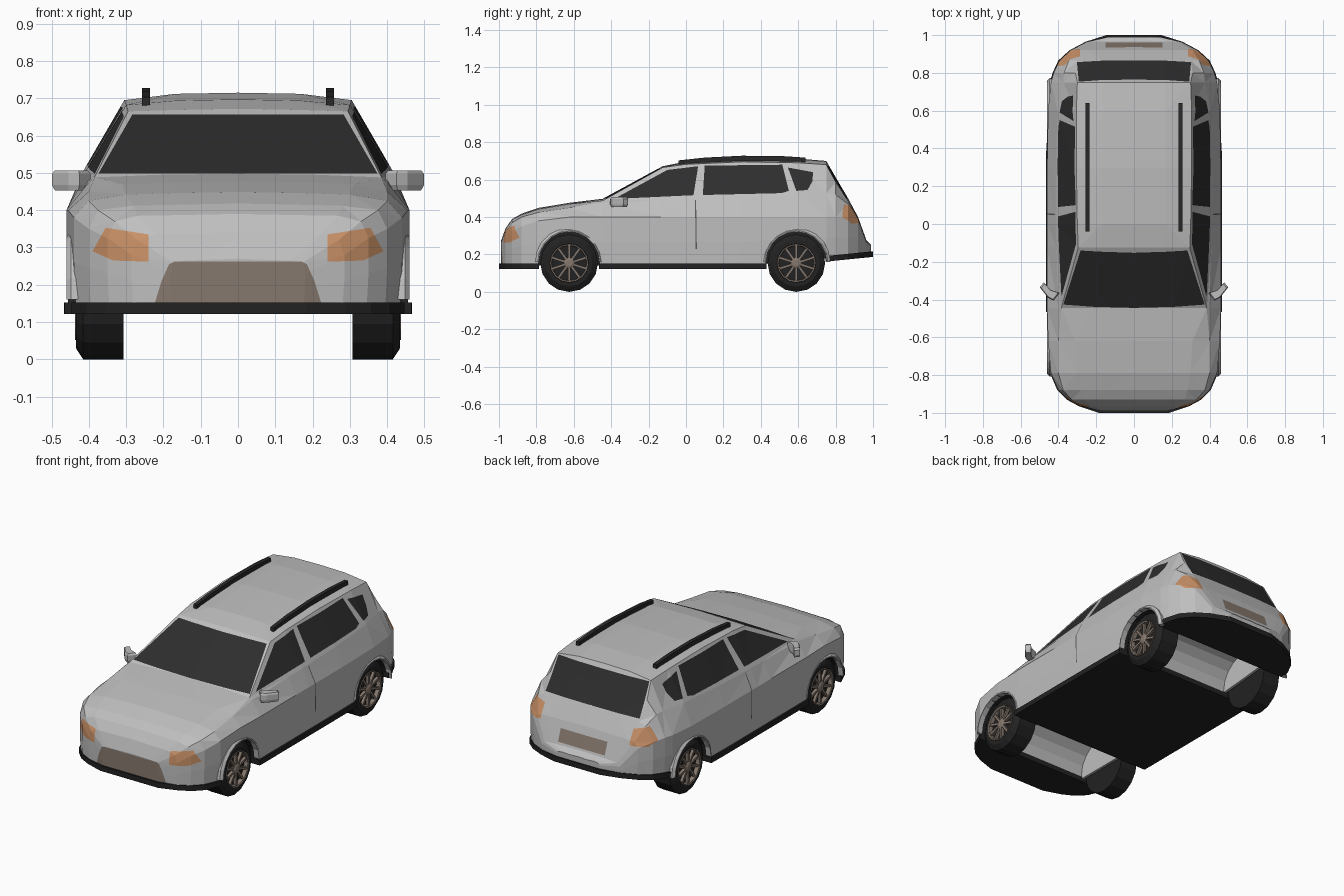
import bpy, bmesh, math
from mathutils import Vector, Matrix

if "Cube" in bpy.data.objects:
    bpy.data.objects.remove(bpy.data.objects["Cube"])


def mat(name, r, g, b):
    m = bpy.data.materials.new(name)
    m.diffuse_color = (r, g, b, 1)
    m.use_nodes = True
    m.node_tree.nodes["Principled BSDF"].inputs["Base Color"].default_value = m.diffuse_color
    return m


PAINT = mat("silver_paint", .52, .52, .52)
GLASS = mat("dark_glass", .027, .027, .027)
LAMP = mat("amber_lamp", .58, .28, .135)
BROWN = mat("brown_metal", .24, .19, .155)
RUBBER = mat("black_rubber", .016, .016, .016)
SEAM = mat("seam_grey", .10, .10, .10)
RAIL = mat("rail_black", .022, .022, .022)


def finish(name, bm, *mats):
    bmesh.ops.recalc_face_normals(bm, faces=bm.faces[:])
    me = bpy.data.meshes.new(name)
    bm.to_mesh(me)
    bm.free()
    for m in mats:
        me.materials.append(m)
    ob = bpy.data.objects.new(name, me)
    bpy.context.collection.objects.link(ob)
    return ob


def loft(bm, rings, closed=True, caps=True):
    vs = [[bm.verts.new(p) for p in r] for r in rings]
    n = len(vs[0])
    for a, b in zip(vs, vs[1:]):
        for i in range(n if closed else n - 1):
            j = (i + 1) % n
            bm.faces.new((a[i], a[j], b[j], b[i]))
    if caps:
        bm.faces.new(vs[0])
        bm.faces.new(vs[-1])


# Body stations: y, half width, waist z, belt x, belt z, roof edge x, roof edge z, centre z
ST = [(-.99, .18, .23, .175, .26, .14, .265, .27),
      (-.965, .285, .28, .27, .32, .22, .335, .34),
      (-.93, .35, .325, .33, .37, .27, .385, .39),
      (-.88, .40, .35, .375, .40, .28, .412, .418),
      (-.79, .44, .38, .40, .425, .30, .442, .449),
      (-.62, .455, .40, .40, .45, .31, .470, .477),
      (-.445, .46, .40, .40, .475, .385, .488, .498),
      (-.125, .46, .40, .41, .49, .295, .665, .672),
      (0, .46, .40, .415, .495, .30, .682, .697),
      (.3, .46, .40, .415, .505, .305, .695, .715),
      (.6, .455, .40, .405, .52, .305, .69, .713),
      (.75, .44, .40, .375, .525, .30, .68, .70),
      (.80, .425, .40, .37, .52, .31, .588, .613),
      (.865, .395, .39, .345, .47, .30, .488, .503),
      (.92, .335, .36, .31, .39, .26, .395, .40),
      (.965, .25, .25, .235, .265, .19, .27, .275),
      (.99, .14, .235, .13, .245, .10, .25, .25)]


def sill(y):
    return .14 if y < .6 else .165 + .1 * (y - .6)


def width(y):
    for a, b in zip(ST, ST[1:]):
        if a[0] <= y <= b[0]:
            return a[1] + (b[1] - a[1]) * (y - a[0]) / (b[0] - a[0])
    return ST[0][1] if y < 0 else ST[-1][1]


def section(s):
    y, w, z2, xs, zs, xr, zr, zt = s
    zb = sill(y)
    h = [(w - .005, zb), (w, zb + .5 * (z2 - zb)), (w, z2), (xs, zs), (xr, zr), (xr * .55, zt - .003)]
    return [(x, y, z) for x, z in h] + [(0, y, zt)] + [(-x, y, z) for x, z in reversed(h)]


body = bmesh.new()
loft(body, [section(s) for s in ST])
bmesh.ops.recalc_face_normals(body, faces=body.faces[:])
bmesh.ops.triangulate(body, faces=body.faces[:])


def paint(axis, sign, poly, index, lo, hi, lim=.12):
    """Cut a convex outline into faces looking along the axis and colour the inside.
    lo and hi bound the face centres along y (front/rear views) or z (side views)."""
    k = 1 if axis == 1 else 2
    c = 1 - axis
    pts = []
    for u, z in poly:
        p = Vector((0, 0, z))
        p[c] = u
        pts.append(p)
    mid = sum(pts, Vector()) / len(pts)
    planes = []

    def picked():
        body.normal_update()
        out = []
        for f in body.faces:
            m = f.calc_center_median()
            if f.normal[axis] * sign > lim and lo < m[k] < hi and all((m - p).dot(n) > 0 for p, n in planes):
                out.append(f)
        return out
    ax = Vector((1, 0, 0)) if axis == 0 else Vector((0, 1, 0))
    for a, b in zip(pts, pts[1:] + pts[:1]):
        n = (b - a).cross(ax).normalized()
        if (mid - a).dot(n) < 0:
            n = -n
        fs = picked()
        geom = set(fs)
        for f in fs:
            geom.update(f.edges)
            geom.update(f.verts)
        bmesh.ops.bisect_plane(body, geom=list(geom), dist=1e-5, plane_co=a, plane_no=n)
        planes.append((a, n))
    for f in picked():
        f.material_index = index


# Windscreen, grille, rear window, number plate panel
paint(1, -1, [(-.374, .4985), (.374, .4985), (.283, .657), (-.283, .657)], 1, -.445, -.1)
paint(1, -1, [(-.225, .145), (.225, .145), (.205, .21), (.185, .255), (.17, .263),
              (-.17, .263), (-.185, .255), (-.205, .21)], 3, -1.1, -.8)
paint(1, 1, [(-.292, .675), (.292, .675), (.302, .50), (-.302, .50)], 1, .7, .9)
paint(1, 1, [(-.15, .355), (.15, .355), (.15, .285), (-.15, .285)], 3, .88, 1.1)
for s in (-1, 1):
    # Head and tail lamps
    paint(1, -1, [(s * x, z) for x, z in ((.24, .335), (.355, .353), (.39, .29), (.335, .265), (.24, .262))],
          2, -1.1, -.75, .05)
    paint(1, 1, [(s * x, z) for x, z in ((.285, .45), (.36, .468), (.408, .395), (.375, .365), (.285, .37))],
          2, .78, 1.1, .05)
    # Side windows
    for win in ([(-.385, .497), (-.10, .652), (.065, .672), (.04, .517)],
                [(.10, .675), (.515, .68), (.55, .54), (.51, .528), (.09, .518)],
                [(.545, .665), (.68, .64), (.675, .59), (.65, .545), (.59, .54)]):
        paint(0, s, win, 1, .46, .70, .3)
    # Door seam
    paint(0, s, [(.048, .49), (.054, .49), (.058, .23), (.052, .23)], 5, .14, .49, .3)

car = finish("body", body, PAINT, GLASS, LAMP, BROWN, RUBBER, SEAM)

AXLES = (-.625, .59)
# Dark wheel wells on each side, with a painted hollow under the middle
for ay in AXLES:
    for x0, x1, m in ((.30, .6, RUBBER), (-.6, -.30, RUBBER), (-.285, .285, PAINT)):
        bm = bmesh.new()
        loft(bm, [[(x, ay + .164 * math.cos(math.tau * i / 18), .16 + .164 * math.sin(math.tau * i / 18))
                   for i in range(18)] for x in (x0, x1)])
        cutter = finish("arch_cutter", bm, m)
        cutter.hide_render = True
        mod = car.modifiers.new("arch", 'BOOLEAN')
        mod.operation, mod.solver, mod.object = 'DIFFERENCE', 'EXACT', cutter
        mod.material_mode = 'TRANSFER'
        bpy.context.view_layer.objects.active = car
        bpy.ops.object.modifier_apply(modifier=mod.name)
        bpy.data.objects.remove(cutter)

# Black lower trim and floor
for name, y0, y1 in (("front_lip", -1, -.785), ("floor", -.465, .43), ("rear_lip", .745, 1)):
    bm = bmesh.new()
    ys = [y0] + [s[0] for s in ST if y0 + .012 < s[0] < y1 - .012] + [y1]
    rings = []
    for y in ys:
        w, z = width(y) + .006, sill(y)
        rings.append([(-w, y, z - .018), (w, y, z - .018), (w, y, z + .012), (-w, y, z + .012)])
    loft(bm, rings)
    finish(name, bm, RUBBER)


def lathe(bm, prof, s, cy, cz, n=16, caps=True):
    loft(bm, [[(s * x, cy + r * math.sin(math.tau * i / n), cz + r * math.cos(math.tau * i / n))
               for i in range(n)] for x, r in prof], caps=caps)


R = .154
for s in (-1, 1):
    for ay, end in zip(AXLES, ("front", "rear")):
        # Tyre with closed hub well
        bm = bmesh.new()
        lathe(bm, [(.307, .09), (.307, R), (.415, R), (.434, .125), (.434, .104), (.412, .098)], s, ay, R)
        finish(end + "_tyre", bm, RUBBER)
        # Rim ring, hub and spokes
        bm = bmesh.new()
        lathe(bm, [(.425, .103), (.437, .102), (.435, .095), (.411, .093)], s, ay, R, caps=False)
        lathe(bm, [(.405, .03), (.43, .03), (.436, .018)], s, ay, R, 10)
        for i in range(10):
            m = (Matrix.Translation((s * .422, ay, R)) @ Matrix.Rotation(math.tau * i / 10, 4, 'X')
                 @ Matrix.Translation((0, 0, .06)) @ Matrix.Diagonal((.016, .013, .078, 1)))
            bmesh.ops.create_cube(bm, size=1, matrix=m)
        finish(end + "_rim", bm, BROWN)
        # Raised lip around the arch
        bm = bmesh.new()
        x1 = width(ay) + .005
        loft(bm, [[(s * x, ay + r * math.cos(t), .16 + r * math.sin(t))
                   for x, r in ((x1 - .03, .162), (x1, .162), (x1, .168), (x1 - .012, .182), (x1 - .03, .182))]
                  for t in [math.pi * i / 10 for i in range(11)]])
        finish(end + "_arch_lip", bm, PAINT)
    # Door mirror
    bm = bmesh.new()
    foot = [(.395, -.365), (.425, -.405), (.455, -.39), (.499, -.335), (.478, -.31), (.44, -.35)]
    loft(bm, [[(s * (.445 + (x - .445) * k), -.36 + (y + .36) * k, z) for x, y in foot]
              for z, k in ((.453, .85), (.468, 1), (.497, 1), (.507, .85))])
    finish("door_mirror", bm, PAINT)
    # Roof rail
    bm = bmesh.new()
    loft(bm, [[(s * x, y, z + dz) for x, dz in ((.236, -.03), (.258, -.03), (.258, 0), (.236, 0))]
              for y, z in ((-.04, .703), (.1, .718), (.3, .728), (.5, .727), (.64, .718))])
    finish("roof_rail", bm, RAIL)
